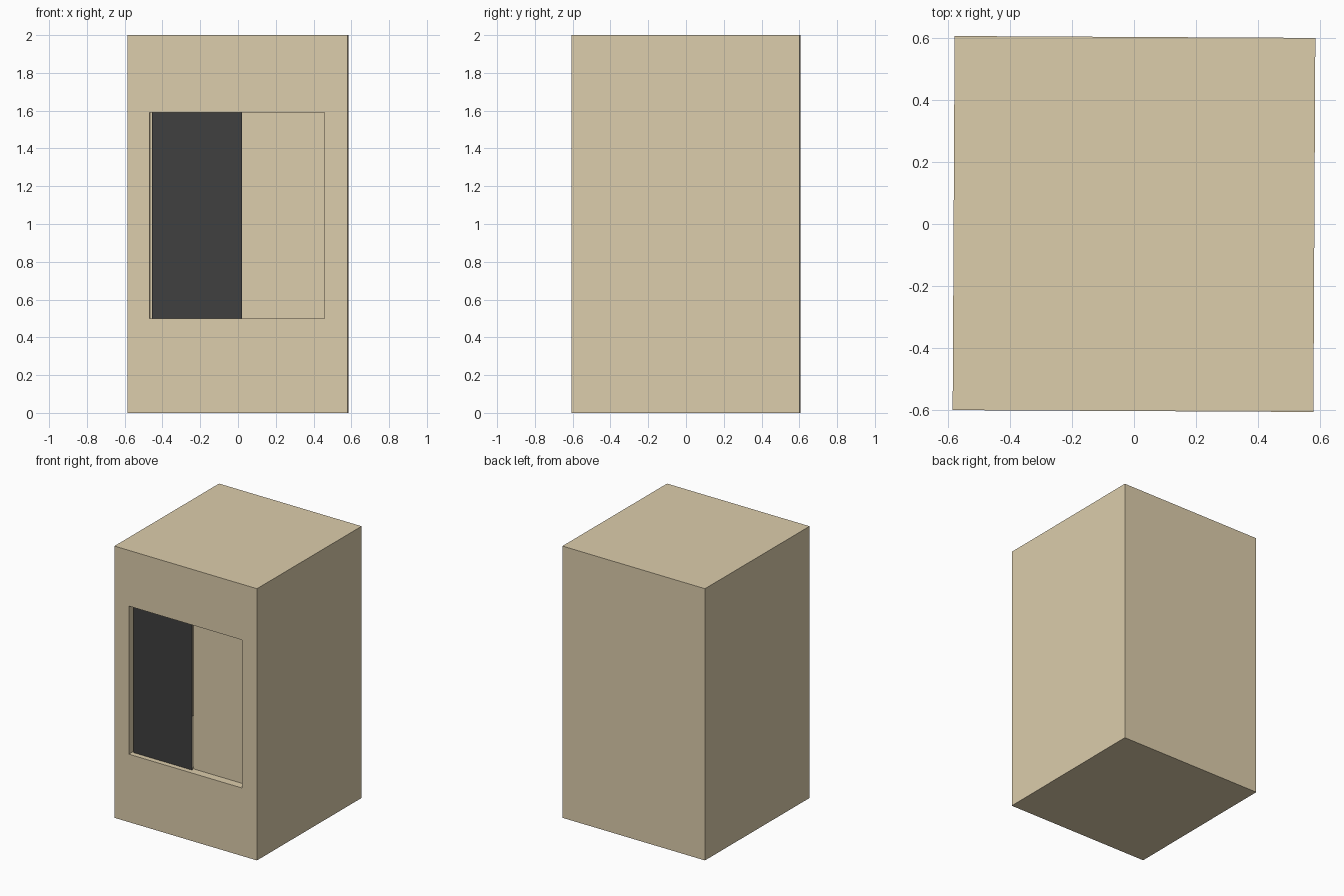
import bpy, bmesh, math

if "Cube" in bpy.data.objects:
    bpy.data.objects.remove(bpy.data.objects["Cube"])

W, D, H = 1.165, 1.208, 2.0
FRONT = -D / 2
TURN = math.radians(-0.3)


def material(name, rgb):
    m = bpy.data.materials.new(name)
    m.diffuse_color = (*rgb, 1)
    m.use_nodes = True
    m.node_tree.nodes["Principled BSDF"].inputs["Base Color"].default_value = m.diffuse_color
    return m


def prism(name, outline, z0, z1, mat):
    """Extrude an xy outline from z0 to z1."""
    bm = bmesh.new()
    face = bm.faces.new([bm.verts.new((x, y, z0)) for x, y in outline])
    top = bmesh.ops.extrude_face_region(bm, geom=[face])["geom"]
    for v in top:
        if isinstance(v, bmesh.types.BMVert):
            v.co.z = z1
    bmesh.ops.recalc_face_normals(bm, faces=bm.faces)
    me = bpy.data.meshes.new(name)
    bm.to_mesh(me)
    bm.free()
    me.materials.append(mat)
    ob = bpy.data.objects.new(name, me)
    ob.rotation_euler.z = TURN
    bpy.context.collection.objects.link(ob)
    return ob


def rect(x0, x1, y0, y1):
    return [(x0, y0), (x1, y0), (x1, y1), (x0, y1)]


tan = material("tan_wall", (0.72, 0.61, 0.41))
dark = material("dark_door", (0.05, 0.05, 0.05))

# Cabinet body
body = prism("cabinet_body", rect(-W / 2, W / 2, FRONT, -FRONT), 0, H, tan)

# Shallow door track across the front, opening into a deep left compartment
L, M, R = -0.465, 0.023, 0.462
track, back = FRONT + 0.06, FRONT + 1.0
cutter = prism("compartment_cutter",
               [(L, FRONT - 0.1), (R, FRONT - 0.1), (R, track),
                (M, track), (M, back), (L, back)], 0.5, 1.59, tan)
cutter.hide_render = True
cut = body.modifiers.new("compartment", "BOOLEAN")
cut.operation = "DIFFERENCE"
cut.solver = "EXACT"
cut.object = cutter
bpy.context.view_layer.objects.active = body
bpy.ops.object.modifier_apply(modifier=cut.name)
bpy.data.objects.remove(cutter)

# Sliding door, slightly ajar in the track
prism("sliding_door", rect(-0.453, 0.023, FRONT + 0.038, FRONT + 0.048),
      0.5, 1.59, dark)
